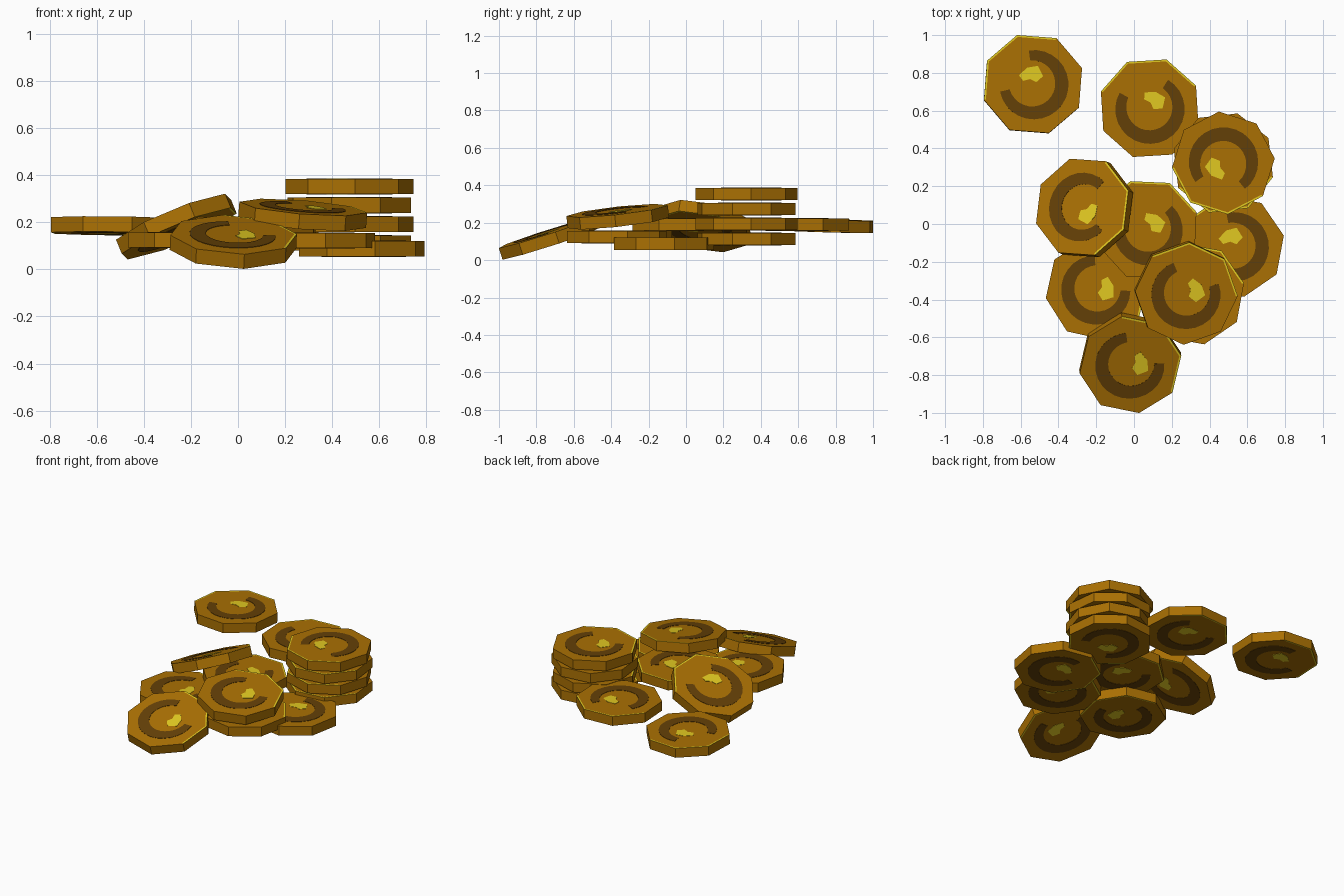
import bpy, bmesh, math
from mathutils import Vector, Matrix

if "Cube" in bpy.data.objects:
    bpy.data.objects.remove(bpy.data.objects["Cube"])

R, H = 0.273, 0.0325      # coin radius and half thickness
LIP = 0.002               # height of the painted plates above the face


def material(name, rgb):
    m = bpy.data.materials.new(name)
    m.diffuse_color = (*rgb, 1)
    m.use_nodes = True
    m.node_tree.nodes["Principled BSDF"].inputs["Base Color"].default_value = m.diffuse_color
    return m


MATS = [material("gold", (0.40, 0.162, 0.001)),
        material("dark bronze", (0.127, 0.051, 0.002)),
        material("bright yellow", (0.75, 0.58, 0.015))]


def polar(r, deg):
    a = math.radians(deg)
    return (r * math.cos(a), r * math.sin(a))


def prism(bm, pts, h, mat):
    """Closed prism through the coin from -h to h; returns its top and bottom caps."""
    n = len(pts)
    lo = [bm.verts.new((x, y, -h)) for x, y in pts]
    hi = [bm.verts.new((x, y, h)) for x, y in pts]
    caps = [bm.faces.new(hi), bm.faces.new(lo[::-1])]
    sides = [bm.faces.new((lo[i], lo[(i + 1) % n], hi[(i + 1) % n], hi[i])) for i in range(n)]
    for f in caps + sides:
        f.material_index = mat
    return caps


def coin(name, x, y, z, turn, gap, slope=(0, 0)):
    bm = bmesh.new()
    # eight-sided body, with a narrow rim worn bright on one side
    caps = prism(bm, [polar(R, turn + 45 * i) for i in range(8)], H, 0)
    bm.normal_update()
    bmesh.ops.inset_region(bm, faces=caps, thickness=0.010, use_even_offset=True)
    for f in bm.faces:
        c = f.calc_center_median()
        if len(f.verts) == 4 and abs(c.z) > H * 0.9:
            if Vector((c.x, c.y)).normalized().dot(Vector(polar(1, gap))) > 0.4:
                f.material_index = 2
    # open dark ring, built as short segments, thickest half way round
    steps = 20
    for i in range(steps):
        quad = []
        for k, flip in ((i, 0), (i + 1, 1)):
            t = k / steps
            a = gap + 48 + 264 * t
            half = 0.026 + 0.010 * math.sin(math.pi * t)
            pair = [polar(0.153 - half, a), polar(0.153 + half, a)]
            quad += pair[::-1] if flip else pair
        prism(bm, quad, H + LIP, 1)
    # bright chip near the middle, wider across than along
    chip = [polar(r, gap - 45 + a) for r, a in
            ((0.020, -70), (0.068, -62), (0.100, -25), (0.092, 10), (0.088, 48), (0.055, 62), (0.030, 20))]
    prism(bm, chip, H + LIP, 2)
    bmesh.ops.recalc_face_normals(bm, faces=bm.faces[:])
    me = bpy.data.meshes.new(name)
    bm.to_mesh(me)
    bm.free()
    for m in MATS:
        me.materials.append(m)
    ob = bpy.data.objects.new(name, me)
    normal = Vector((-slope[0], -slope[1], 1))
    spin = Vector((0, 0, 1)).rotation_difference(normal).to_matrix().to_4x4()
    ob.matrix_world = Matrix.Translation((x, y, z)) @ spin
    bpy.context.collection.objects.link(ob)


# stack of four, turned alternately
for i in range(4):
    coin(f"stack_coin_{i + 1}", 0.473, 0.323, 0.1125 + 0.08 * i, 5 if i % 2 else 29,
         262 if i % 2 else 286)

# loose flat coins
coin("far_left_coin", -0.535, 0.74, 0.185, 18, 145, (-0.01, -0.03))
coin("back_coin", 0.083, 0.613, 0.19, 26, 105)
coin("right_coin", 0.526, -0.118, 0.0875, 12, 150)
coin("middle_coin", 0.074, -0.03, 0.19, 20, 93)
coin("left_coin", -0.198, -0.345, 0.125, 10, 45)
coin("under_coin", 0.315, -0.37, 0.123, 12, 60)

# coins leaning on others
coin("front_leaning_coin", -0.02, -0.735, 0.117, 10, 50, (-0.046, 0.32))
coin("left_leaning_coin", -0.262, 0.085, 0.182, 17, 0, (0.41, -0.17))
coin("top_leaning_coin", 0.275, -0.365, 0.232, 42, 65, (-0.08, 0.11))
